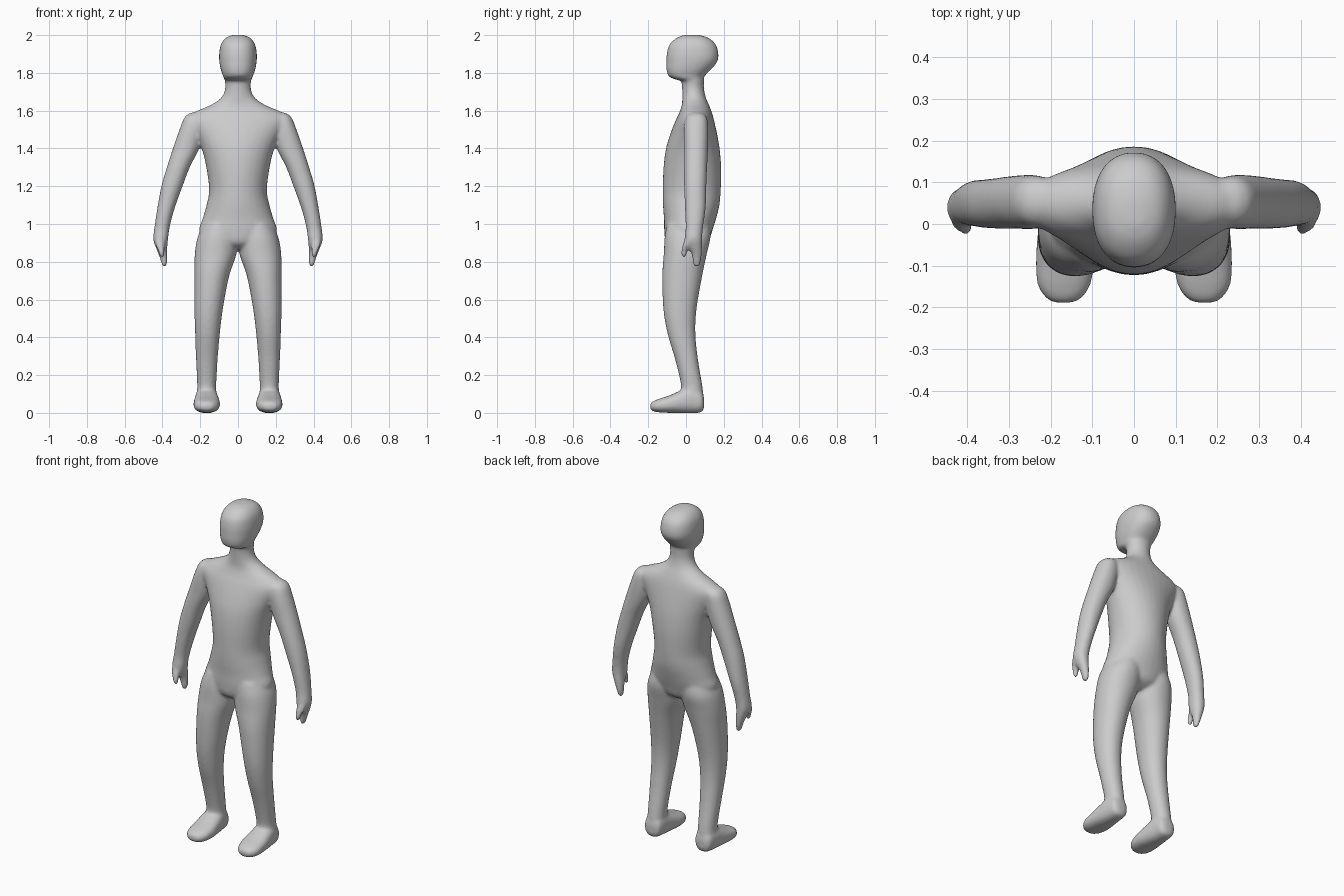
import bpy, bmesh, math

SIDES = 32


def spline(rows, steps=5):
    """Catmull-Rom interpolation through the cross-section rows."""
    out = []
    for i in range(len(rows) - 1):
        quad = (rows[max(i - 1, 0)], rows[i], rows[i + 1], rows[min(i + 2, len(rows) - 1)])
        for s in range(steps):
            t = s / steps
            out.append([0.5 * (2 * b + (c - a) * t + (2 * a - 5 * b + 4 * c - d) * t ** 2
                               + (3 * b - a - 3 * c + d) * t ** 3) for a, b, c, d in zip(*quad)])
    out.append(list(rows[-1]))
    return out


def loft(bm, rows, power=2.0, axis='Z', side=1):
    """Rows are (position on axis, u min, u max, v min, v max); side -1 mirrors in x."""
    rings = []
    for p, u0, u1, v0, v1 in spline(rows):
        ring = []
        for k in range(SIDES):
            a = 2 * math.pi * k / SIDES
            c, s = math.cos(a), math.sin(a)
            u = (u0 + u1) / 2 + (u1 - u0) / 2 * math.copysign(abs(c) ** (2 / power), c)
            v = (v0 + v1) / 2 + (v1 - v0) / 2 * math.copysign(abs(s) ** (2 / power), s)
            ring.append(bm.verts.new((side * u, v, p) if axis == 'Z' else (side * u, p, v)))
        rings.append(ring)
    faces = [bm.faces.new(rings[0]), bm.faces.new(rings[-1][::-1])]
    for r, q in zip(rings, rings[1:]):
        for k in range(SIDES):
            n = (k + 1) % SIDES
            faces.append(bm.faces.new((r[k], q[k], q[n], r[n])))
    bmesh.ops.recalc_face_normals(bm, faces=faces)


# Trunk with neck, then head: (z, half width, y front, y back)
trunk = [(0.865, 0.05, -0.06, 0.06), (0.90, 0.14, -0.105, 0.115), (0.96, 0.205, -0.115, 0.138),
         (1.03, 0.187, -0.117, 0.16), (1.10, 0.167, -0.122, 0.177), (1.18, 0.153, -0.123, 0.184),
         (1.30, 0.168, -0.119, 0.186), (1.40, 0.193, -0.106, 0.178), (1.48, 0.23, -0.082, 0.164),
         (1.55, 0.268, -0.054, 0.148), (1.59, 0.235, -0.035, 0.137), (1.63, 0.145, -0.022, 0.122),
         (1.67, 0.088, -0.02, 0.105), (1.72, 0.068, -0.021, 0.095), (1.78, 0.07, -0.025, 0.095),
         (1.83, 0.05, -0.02, 0.08)]
head = [(1.755, 0.055, -0.01, 0.08), (1.768, 0.074, -0.065, 0.093), (1.785, 0.08, -0.094, 0.10),
        (1.82, 0.092, -0.104, 0.135), (1.86, 0.099, -0.104, 0.166), (1.90, 0.10, -0.102, 0.172),
        (1.95, 0.091, -0.088, 0.158), (1.985, 0.066, -0.05, 0.12), (2.0, 0.03, -0.01, 0.07),
        (2.002, 0.008, 0.02, 0.04)]

# Limbs on the +x side: (z, x min, x max, y front, y back)
leg = [(1.0, 0.01, 0.18, -0.10, 0.125), (0.93, 0.0, 0.214, -0.113, 0.13),
       (0.84, 0.008, 0.229, -0.118, 0.11), (0.72, 0.048, 0.231, -0.126, 0.085),
       (0.55, 0.08, 0.231, -0.12, 0.056), (0.42, 0.096, 0.227, -0.098, 0.05),
       (0.28, 0.108, 0.222, -0.057, 0.064), (0.15, 0.115, 0.216, -0.027, 0.086),
       (0.09, 0.115, 0.218, -0.03, 0.092), (0.05, 0.12, 0.215, -0.03, 0.088)]
arm = [(1.59, 0.19, 0.25, 0.03, 0.08), (1.565, 0.18, 0.283, 0.0, 0.11),
       (1.50, 0.18, 0.31, -0.012, 0.118), (1.40, 0.205, 0.345, -0.012, 0.117),
       (1.30, 0.255, 0.377, -0.012, 0.112), (1.20, 0.293, 0.406, -0.01, 0.108),
       (1.08, 0.336, 0.428, -0.006, 0.104), (0.98, 0.362, 0.443, -0.002, 0.09),
       (0.92, 0.37, 0.449, -0.008, 0.086), (0.88, 0.374, 0.437, 0.006, 0.086),
       (0.845, 0.374, 0.423, 0.028, 0.084), (0.80, 0.375, 0.408, 0.035, 0.079),
       (0.78, 0.378, 0.402, 0.04, 0.074), (0.774, 0.385, 0.395, 0.05, 0.064)]
thumb = [(0.94, 0.39, 0.435, 0.0, 0.035), (0.90, 0.388, 0.44, -0.014, 0.024),
         (0.86, 0.388, 0.425, -0.024, 0.007), (0.833, 0.39, 0.417, -0.024, 0.002),
         (0.824, 0.397, 0.41, -0.017, -0.006)]
# Foot: (y, x min, x max, z min, z max)
foot = [(0.096, 0.145, 0.19, 0.03, 0.08), (0.082, 0.118, 0.215, 0.004, 0.115),
        (0.03, 0.108, 0.225, -0.002, 0.14), (-0.03, 0.10, 0.232, -0.002, 0.118),
        (-0.09, 0.095, 0.236, 0.0, 0.092), (-0.145, 0.104, 0.232, 0.003, 0.074),
        (-0.178, 0.125, 0.212, 0.01, 0.06), (-0.19, 0.15, 0.19, 0.02, 0.048)]

bm = bmesh.new()
loft(bm, [(z, -w, w, f, b) for z, w, f, b in trunk])
loft(bm, [(z, -w, w, f, b) for z, w, f, b in head], 2.25)
for side in (1, -1):
    loft(bm, leg, 2.1, side=side)
    loft(bm, arm, 2.1, side=side)
    loft(bm, thumb, side=side)
    loft(bm, foot, 2.4, 'Y', side)

mesh = bpy.data.meshes.new("body")
bm.to_mesh(mesh)
bm.free()
body = bpy.data.objects.new("body", mesh)
bpy.context.collection.objects.link(body)

# Fuse the parts into one skin and soften the joins
fuse = body.modifiers.new("fuse", 'REMESH')
fuse.mode = 'VOXEL'
fuse.voxel_size = 0.008
fuse.use_smooth_shade = True
soften = body.modifiers.new("soften", 'SMOOTH')
soften.factor = 0.5
soften.iterations = 12
